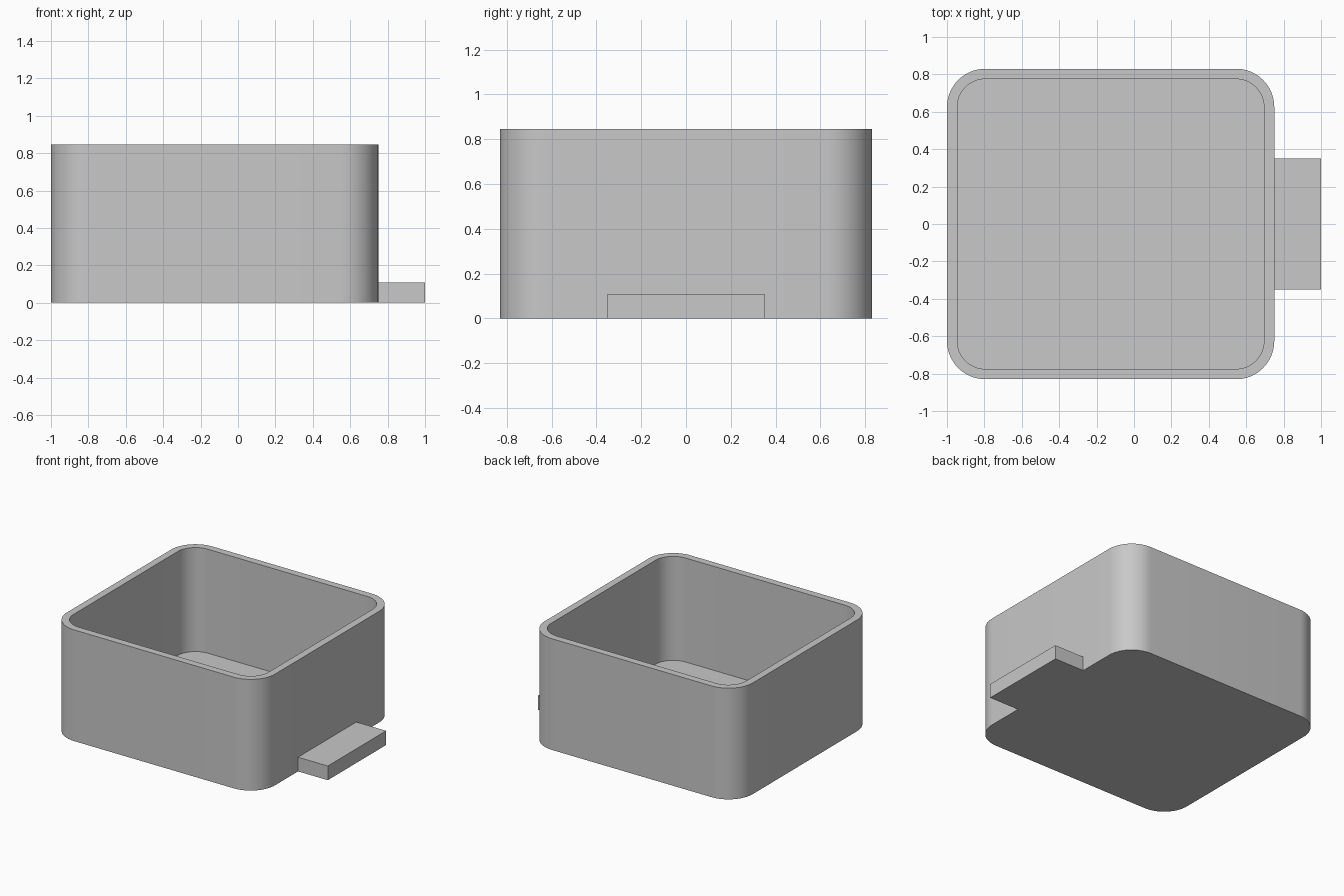
import bpy, bmesh, math

cube = bpy.data.objects.get("Cube")
if cube:
    bpy.data.objects.remove(cube, do_unlink=True)

WIDTH, DEPTH, HEIGHT = 1.75, 1.66, 0.845
CENTRE_X = -0.125
RADIUS, WALL, FLOOR = 0.205, 0.055, 0.055

grey = bpy.data.materials.new("plain grey")
grey.use_nodes = True
colour = (0.58, 0.58, 0.58, 1)
grey.diffuse_color = colour
grey.node_tree.nodes["Principled BSDF"].inputs["Base Color"].default_value = colour


def make_object(name, bm):
    mesh = bpy.data.meshes.new(name)
    bm.to_mesh(mesh)
    bm.free()
    mesh.materials.append(grey)
    obj = bpy.data.objects.new(name, mesh)
    bpy.context.collection.objects.link(obj)
    return obj


def rounded_ring(bm, inset, z, steps=16):
    """Rounded rectangle of vertices, counter-clockwise from above."""
    r = RADIUS - inset
    cx, cy = WIDTH / 2 - RADIUS, DEPTH / 2 - RADIUS
    ring = []
    for corner, (sx, sy) in enumerate(((1, 1), (-1, 1), (-1, -1), (1, -1))):
        for i in range(steps + 1):
            a = math.pi / 2 * (corner + i / steps)
            ring.append(bm.verts.new((CENTRE_X + sx * cx + r * math.cos(a),
                                      sy * cy + r * math.sin(a), z)))
    return ring


# Open box: outer wall, rim, inner wall, then floor and underside
bm = bmesh.new()
rings = [rounded_ring(bm, inset, z) for inset, z in
         ((0, 0), (0, HEIGHT), (WALL, HEIGHT), (WALL, FLOOR))]
for lower, upper in zip(rings, rings[1:]):
    for i in range(len(lower)):
        j = (i + 1) % len(lower)
        bm.faces.new((lower[i], lower[j], upper[j], upper[i]))
bm.faces.new(rings[-1])
bm.faces.new(reversed(rings[0]))
box = make_object("open_box", bm)
bpy.ops.object.select_all(action="DESELECT")
box.select_set(True)
bpy.context.view_layer.objects.active = box
bpy.ops.object.shade_smooth_by_angle(angle=math.radians(30))

# Side tab, flush with the underside and open where it meets the wall
bm = bmesh.new()
bmesh.ops.create_cube(bm, size=1)
hidden = [f for f in bm.faces if f.normal.x < -0.9]
bmesh.ops.delete(bm, geom=hidden, context="FACES_ONLY")
bmesh.ops.scale(bm, vec=(0.25, 0.7, 0.108), verts=bm.verts)
bmesh.ops.translate(bm, vec=(0.875, 0, 0.054), verts=bm.verts)
make_object("side_tab", bm)
